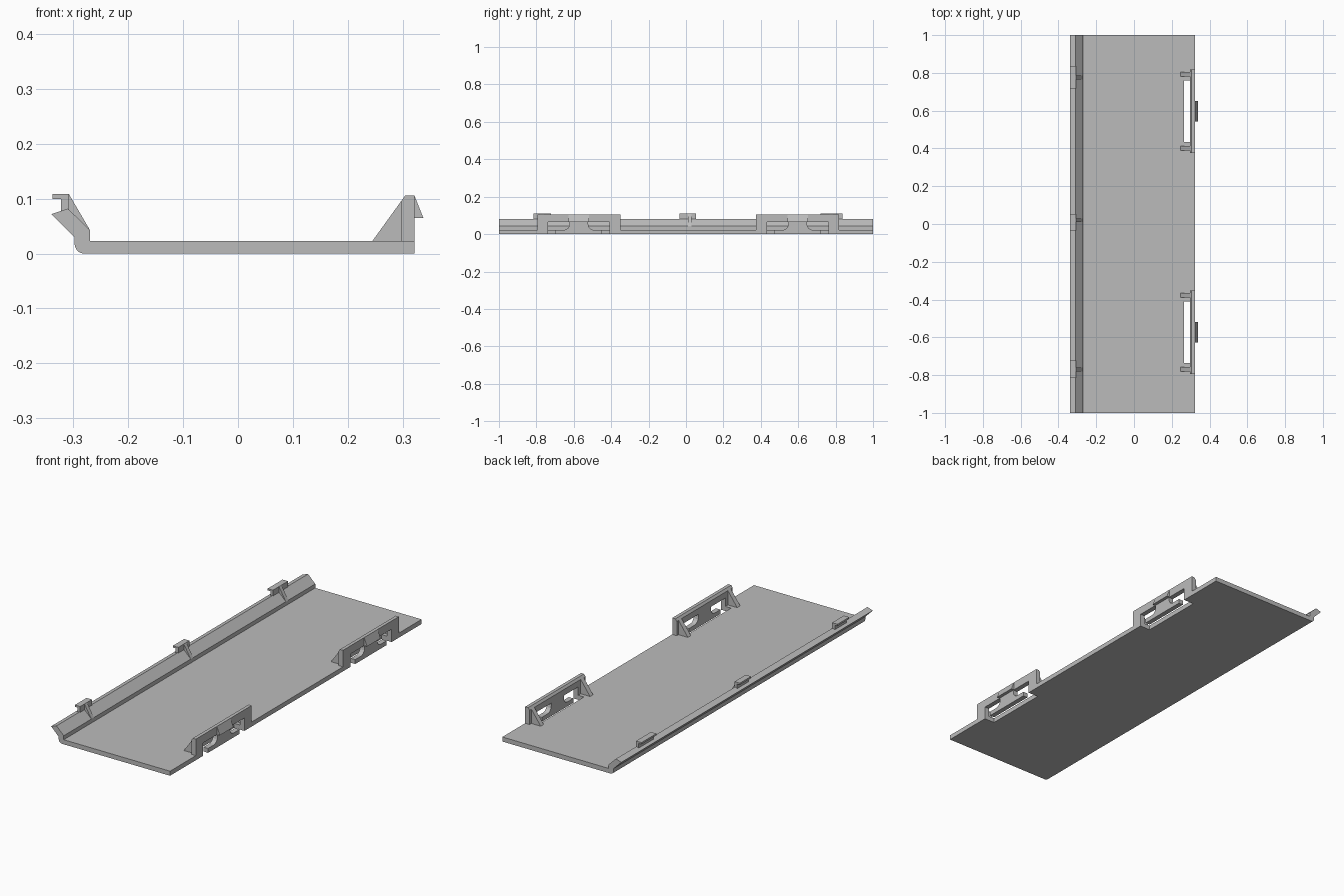
import bpy, bmesh, math
from mathutils import Vector

if "Cube" in bpy.data.objects:
    bpy.data.objects.remove(bpy.data.objects["Cube"])

grey = bpy.data.materials.new("plain_grey")
grey.diffuse_color = (0.5, 0.5, 0.5, 1)
grey.use_nodes = True
grey.node_tree.nodes["Principled BSDF"].inputs["Base Color"].default_value = grey.diffuse_color


def prism(name, pts, lo, hi, axis="y"):
    """Extrude an outline: (x, z) along y, or (y, z) along x."""
    bm = bmesh.new()
    if axis == "y":
        vs = [bm.verts.new((a, lo, b)) for a, b in pts]
        move = Vector((0, hi - lo, 0))
    else:
        vs = [bm.verts.new((lo, a, b)) for a, b in pts]
        move = Vector((hi - lo, 0, 0))
    face = bm.faces.new(vs)
    ext = bmesh.ops.extrude_face_region(bm, geom=[face], use_keep_orig=True)
    new = [g for g in ext["geom"] if isinstance(g, bmesh.types.BMVert)]
    bmesh.ops.translate(bm, verts=new, vec=move)
    bmesh.ops.recalc_face_normals(bm, faces=bm.faces)
    mesh = bpy.data.meshes.new(name)
    bm.to_mesh(mesh)
    bm.free()
    ob = bpy.data.objects.new(name, mesh)
    bpy.context.collection.objects.link(ob)
    mesh.materials.append(grey)
    return ob


def box(name, x0, x1, y0, y1, z0, z1):
    return prism(name, [(x0, z0), (x1, z0), (x1, z1), (x0, z1)], y0, y1)


# Cover plate with rounded lower corner and slanted flange
corner = [(-0.28 - 0.018 * math.sin(t), 0.018 - 0.018 * math.cos(t))
          for t in (i * math.pi / 10 for i in range(6))]
plate = prism("cover_plate", [(0.322, 0)] + corner + [
    (-0.298, 0.03), (-0.34, 0.072), (-0.31, 0.082),
    (-0.27, 0.043), (-0.27, 0.023), (0.322, 0.023)], -1, 1)

# Small hooks with ribs on the flange
for i, (y0, y1, rib) in enumerate([(-0.815, -0.722, -0.77),
                                   (-0.035, 0.054, 0.02), (0.718, 0.837, 0.776)]):
    prism(f"flange_hook_{i}", [(-0.323, 0.074), (-0.308, 0.078), (-0.308, 0.109),
                               (-0.338, 0.109), (-0.338, 0.1), (-0.323, 0.1)], y0, y1)
    prism(f"hook_rib_{i}", [(-0.31, 0.078), (-0.271, 0.041), (-0.27, 0.043),
                            (-0.308, 0.108)], rib - 0.01, rib + 0.01)

# Snap brackets along the other edge
W, H, T, B, R = 0.222, 0.164, 0.05, 0.125, 0.03
for i, c in enumerate((-0.573, 0.597)):
    # notch in the plate below the bracket window
    cut = box(f"notch_cutter_{i}", 0.265, 0.35, c - H, c + H, -0.05, 0.06)
    cut.hide_render = True
    cut.hide_set(True)
    mod = plate.modifiers.new(f"notch_{i}", "BOOLEAN")
    mod.operation, mod.solver, mod.object = "DIFFERENCE", "EXACT", cut

    # arched wall with the flexible T-shaped tongue hanging in its window
    half = [(W, 0.095), (W, 0.023), (H, 0.023), (H, 0.065), (T, 0.065)]
    half += [(T + R - R * math.cos(a), 0.052 - R * math.sin(a))
             for a in (k * math.pi / 8 for k in range(5))]
    half += [(B, 0.022), (B, 0)]
    outline = [(c + y, z) for y, z in half]
    outline += [(c - y, z) for y, z in reversed(half)]
    prism(f"bracket_wall_{i}", outline, 0.297, 0.322, "x")
    prism(f"bracket_top_{i}", [(0.297, 0.095), (0.322, 0.095), (0.322, 0.106),
                               (0.305, 0.106)], c - W, c + W)

    # snap wedge on the outside of the tongue
    prism(f"snap_wedge_{i}", [(0.322, 0.105), (0.322, 0.065), (0.338, 0.065)],
          c - 0.054, c + 0.054)

    # triangular braces behind the wall
    for side in (-1, 1):
        y = c + side * 0.196
        prism(f"brace_{i}_{'low' if side < 0 else 'high'}",
              [(0.245, 0.023), (0.297, 0.023), (0.297, 0.095)],
              y - 0.012, y + 0.012)
